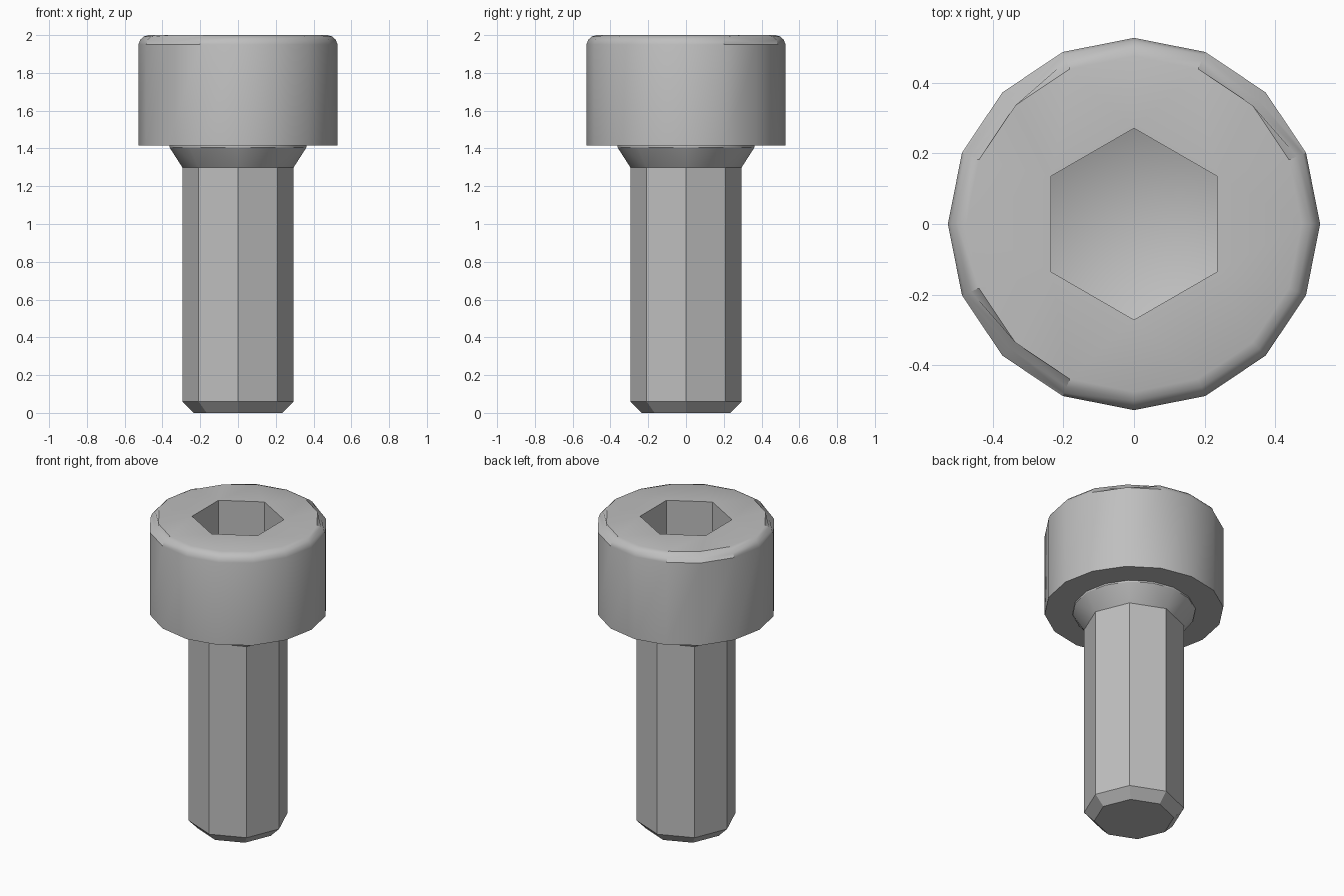
import bpy, bmesh
from math import sin, cos, pi

cube = bpy.data.objects.get("Cube")
if cube:
    bpy.data.objects.remove(cube, do_unlink=True)

steel = bpy.data.materials.new("grey_steel")
steel.use_nodes = True
GREY = (0.52, 0.52, 0.52, 1)
steel.diffuse_color = GREY
steel.node_tree.nodes["Principled BSDF"].inputs["Base Color"].default_value = GREY


def ring(bm, sides, radius, z, turn=0.0):
    """A closed loop of vertices; one corner lies at the angle turn."""
    return [bm.verts.new((radius * cos(turn + 2 * pi * i / sides),
                          radius * sin(turn + 2 * pi * i / sides), z))
            for i in range(sides)]


def skin(bm, low, high):
    """Walls between two loops with the same number of corners."""
    n = len(low)
    for i in range(n):
        j = (i + 1) % n
        bm.faces.new((low[i], low[j], high[j], high[i]))


def finish(bm, name):
    bmesh.ops.recalc_face_normals(bm, faces=bm.faces)
    mesh = bpy.data.meshes.new(name)
    bm.to_mesh(mesh)
    bm.free()
    mesh.materials.append(steel)
    obj = bpy.data.objects.new(name, mesh)
    bpy.context.collection.objects.link(obj)
    bpy.ops.object.select_all(action='DESELECT')
    obj.select_set(True)
    bpy.context.view_layer.objects.active = obj
    bpy.ops.object.shade_smooth_by_angle(angle=pi / 6)


# Head: sixteen-sided drum with a rounded top rim
bm = bmesh.new()
profile = [(0.527, 1.415), (0.527, 1.95), (0.518, 1.975), (0.50, 1.992), (0.475, 2.0)]
loops = [ring(bm, 16, r, z) for r, z in profile]
bm.faces.new(loops[0])
for low, high in zip(loops, loops[1:]):
    skin(bm, low, high)

# Small dents in the rim
for corner in (2, 6, 10):
    for loop, shrink in ((loops[2], 0.96), (loops[3], 0.95)):
        v = loop[corner]
        v.co.x *= shrink
        v.co.y *= shrink
        v.co.z -= 0.012

# Hexagonal socket with a shallow conical floor
mouth = ring(bm, 6, 0.271, 2.0, pi / 2)
floor = ring(bm, 6, 0.271, 1.70, pi / 2)
skin(bm, floor, mouth)
tip = bm.verts.new((0, 0, 1.58))
for i in range(6):
    bm.faces.new((floor[i], floor[(i + 1) % 6], tip))
rim_edges = [bm.edges.get((loop[i - 1], loop[i]))
             for loop in (loops[-1], mouth) for i in range(len(loop))]
bmesh.ops.triangle_fill(bm, edges=rim_edges, use_beauty=True)
finish(bm, "socket_head")

# Shank: octagonal rod with a chamfered end
bm = bmesh.new()
end = ring(bm, 8, 0.235, 0.0)
base = ring(bm, 8, 0.295, 0.06)
top = ring(bm, 8, 0.295, 1.3)
bm.faces.new(end)
skin(bm, end, base)
skin(bm, base, top)

# Flared neck: eight corners fan out to sixteen
collar = ring(bm, 16, 0.362, 1.405)
buried = ring(bm, 16, 0.362, 1.42)
for i in range(8):
    j = (i + 1) % 8
    middle = collar[2 * i + 1]
    bm.faces.new((top[i], top[j], middle))
    bm.faces.new((top[i], middle, collar[2 * i]))
    bm.faces.new((top[j], collar[2 * j], middle))
skin(bm, collar, buried)
bm.faces.new(buried)
finish(bm, "shank")
